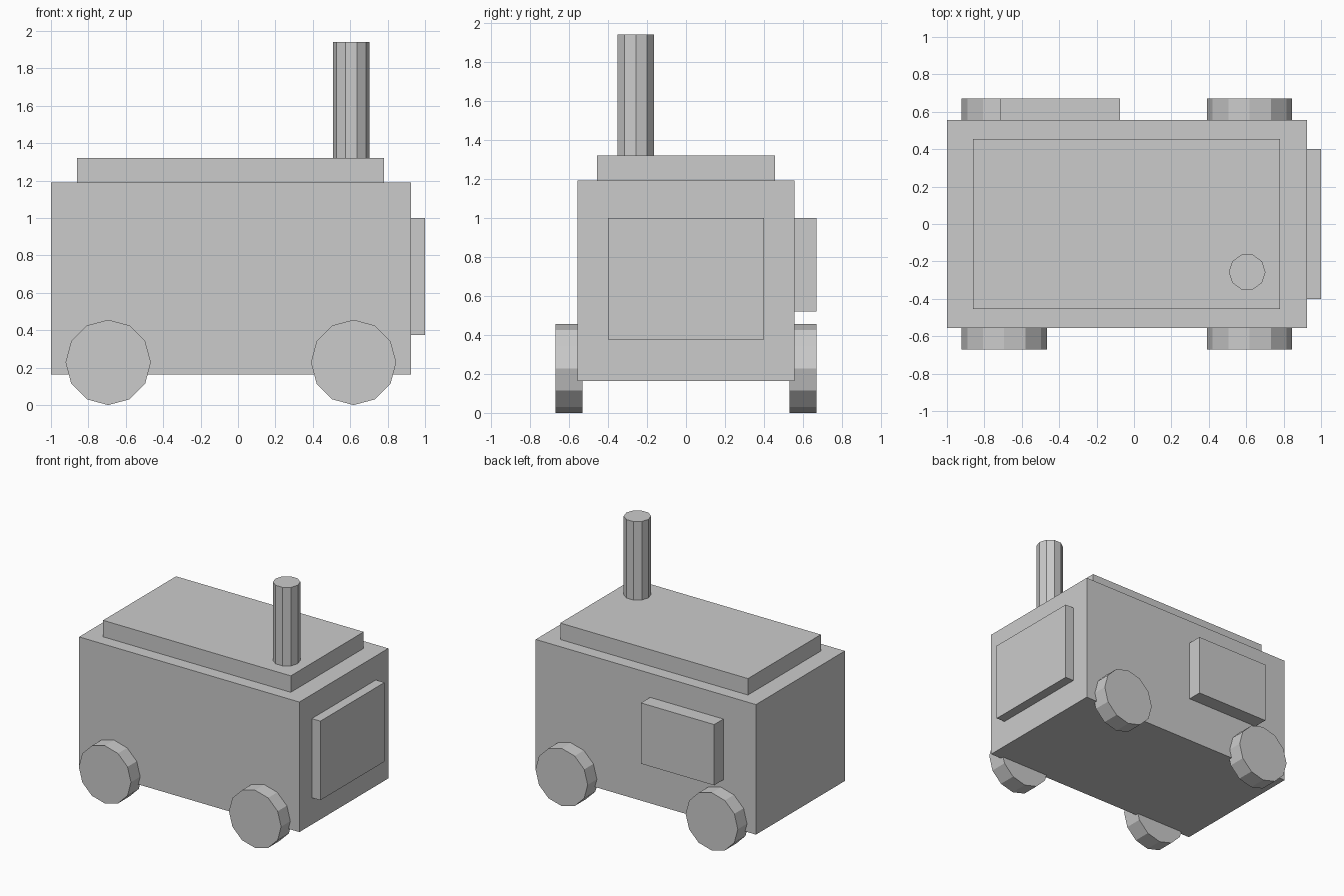
import bpy
import bmesh
from math import cos, sin, tau
from mathutils import Matrix, Vector

cube = bpy.data.objects.get("Cube")
if cube:
    bpy.data.objects.remove(cube, do_unlink=True)

# One plain grey for every part
GREY = (0.6, 0.6, 0.6, 1.0)
grey = bpy.data.materials.new("plain grey")
grey.use_nodes = True
grey.diffuse_color = GREY
grey.node_tree.nodes["Principled BSDF"].inputs["Base Color"].default_value = GREY


def add_part(name, bm, location):
    bmesh.ops.recalc_face_normals(bm, faces=bm.faces)
    mesh = bpy.data.meshes.new(name)
    bm.to_mesh(mesh)
    bm.free()
    mesh.materials.append(grey)
    obj = bpy.data.objects.new(name, mesh)
    obj.location = location
    bpy.context.collection.objects.link(obj)
    return obj


def box(name, low, high):
    low, high = Vector(low), Vector(high)
    bm = bmesh.new()
    bmesh.ops.create_cube(bm, size=1)
    bmesh.ops.scale(bm, vec=high - low, verts=bm.verts)
    return add_part(name, bm, (low + high) / 2)


def prism(name, sides, radius, depth, location, axis="Z"):
    # Regular polygon with a corner on +x, extruded along the axis
    bm = bmesh.new()
    ring = [bm.verts.new((radius * cos(tau * i / sides),
                          radius * sin(tau * i / sides), -depth / 2))
            for i in range(sides)]
    cap = bm.faces.new(ring)
    result = bmesh.ops.extrude_face_region(bm, geom=[cap], use_keep_orig=True)
    top = [v for v in result["geom"] if isinstance(v, bmesh.types.BMVert)]
    bmesh.ops.translate(bm, vec=(0, 0, depth), verts=top)
    if axis == "Y":
        bmesh.ops.rotate(bm, verts=bm.verts, matrix=Matrix.Rotation(tau / 4, 3, "X"))
    return add_part(name, bm, location)


# Body, roof slab and raised panels
box("body", (-1, -0.555, 0.163), (0.925, 0.555, 1.19))
box("roof", (-0.86, -0.455, 1.19), (0.78, 0.455, 1.32))
box("end_panel", (0.925, -0.4, 0.375), (1, 0.4, 1.0))
box("side_panel", (-0.715, 0.555, 0.52), (-0.075, 0.67, 1.0))

# Chimney standing on the roof
prism("chimney", 10, 0.098, 0.62, (0.605, -0.257, 1.63))

# Four wheels
for end, x in (("rear", -0.694), ("front", 0.618)):
    for side, y in (("right", -0.6), ("left", 0.6)):
        prism(f"{end}_{side}_wheel", 12, 0.228, 0.14, (x, y, 0.228), "Y")
